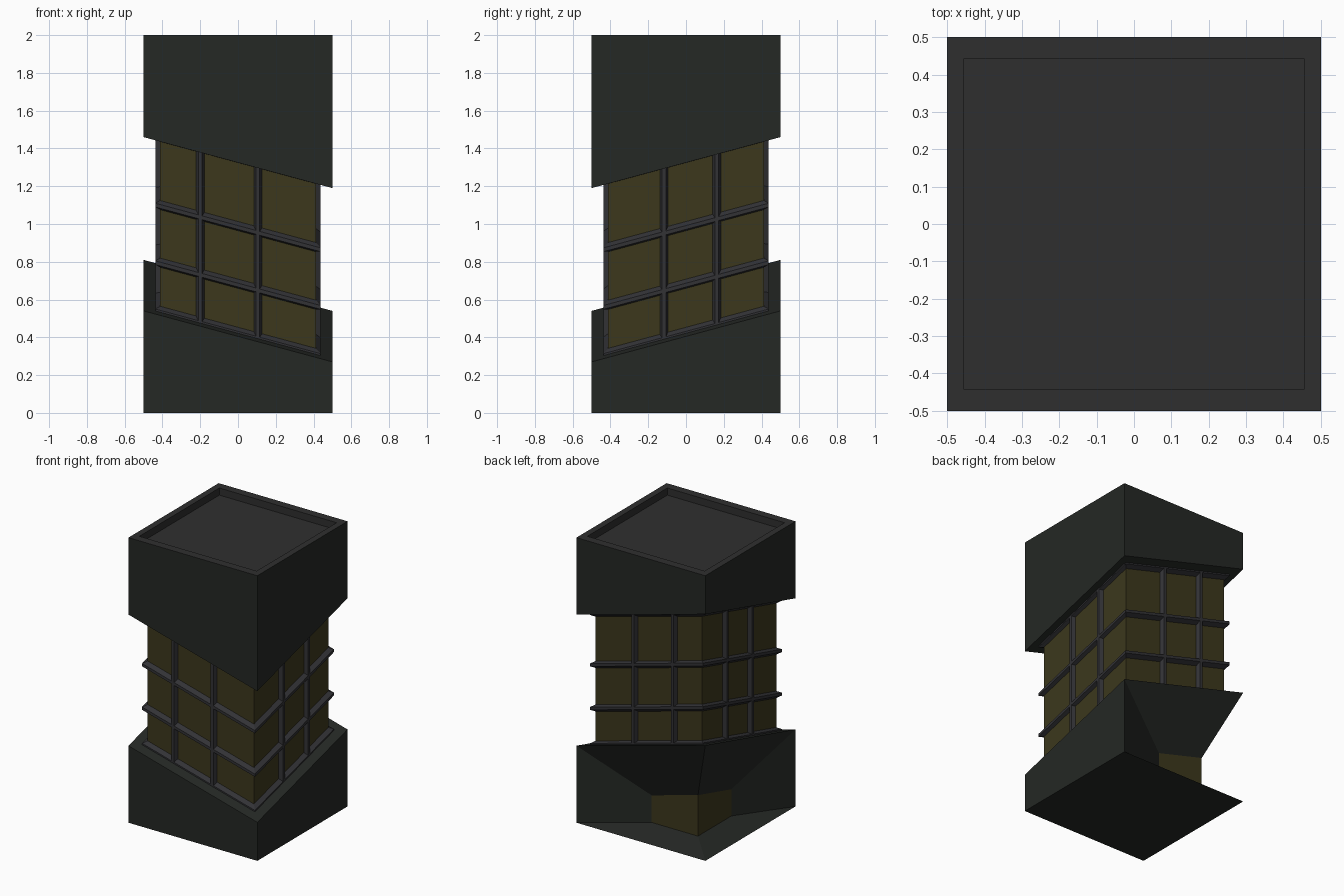
import bpy, bmesh

if "Cube" in bpy.data.objects:
    bpy.data.objects.remove(bpy.data.objects["Cube"])

SLOPE = 0.27          # both cut planes fall towards the front right corner
LOW, HIGH = 0.54, 1.46
CORE, CREST = 0.412, 0.438
CORNERS = [(1, -1), (1, 1), (-1, 1), (-1, -1)]


def slant(x, y, z):
    return (x, y, z - SLOPE * (x - y))


def material(name, rgb):
    m = bpy.data.materials.new(name)
    m.diffuse_color = (*rgb, 1)
    m.use_nodes = True
    m.node_tree.nodes["Principled BSDF"].inputs["Base Color"].default_value = m.diffuse_color
    return m


shell = material("dark_shell", (0.018, 0.021, 0.018))
roof = material("roof_grey", (0.028, 0.028, 0.028))
frame = material("frame_grey", (0.032, 0.032, 0.036))
glass = material("amber_glass", (0.045, 0.039, 0.012))


def build(name, verts, faces, mats, glass_faces=()):
    me = bpy.data.meshes.new(name)
    me.from_pydata(verts, [], faces)
    for m in mats:
        me.materials.append(m)
    for i in glass_faces:
        me.polygons[i].material_index = 1
    bm = bmesh.new()
    bm.from_mesh(me)
    bmesh.ops.recalc_face_normals(bm, faces=bm.faces)
    bm.to_mesh(me)
    bm.free()
    ob = bpy.data.objects.new(name, me)
    bpy.context.collection.objects.link(ob)
    return ob


def loft(name, rings, mats, closed=False, caps=True, second=()):
    """Skin a list of equal-length rings; optionally join last to first."""
    n = len(rings[0])
    verts = [v for r in rings for v in r]
    faces = []
    for k in range(len(rings) if closed else len(rings) - 1):
        a, b = k * n, ((k + 1) % len(rings)) * n
        faces += [(a + i, a + (i + 1) % n, b + (i + 1) % n, b + i) for i in range(n)]
    if caps and not closed:
        faces += [tuple(range(n)), tuple(range(len(verts) - n, len(verts)))]
    return build(name, verts, faces, mats, [i % len(faces) for i in second])


def square(r, z, tilt=False, ry=None):
    ry = r if ry is None else ry
    pts = [(sx * r, sy * ry, z) for sx, sy in CORNERS]
    return [slant(*p) for p in pts] if tilt else pts


# Upper block: slanted underside, shallow recessed roof
loft("upper_block", [square(0.5, HIGH, True), square(0.5, 2), square(0.455, 2, ry=0.443),
                     square(0.455, 1.95, ry=0.443)], [shell, roof], second=(4, 5, 6, 7, 8, 9, 10, 11, 13))

# Lower block: slanted top, with the back left corner pushed in to an entrance
inner = [(0.05, 0.31), (-0.31, 0.31), (-0.31, -0.06)]
verts = square(0.5, 0) + square(0.5, LOW, True)
verts += [(x, y, 0.05) for x, y in inner] + [slant(x, y, LOW - 0.37) for x, y in inner]
faces = [(0, 1, 2, 3), (4, 5, 6, 7), (0, 1, 5, 4), (3, 0, 4, 7),
         (1, 5, 11, 8), (3, 10, 13, 7),                      # side walls
         (5, 6, 12, 11), (6, 7, 13, 12),                     # overhang
         (1, 8, 9, 2), (2, 9, 10, 3),                        # floor
         (8, 11, 12, 9), (9, 12, 13, 10)]                    # entrance glass
build("lower_block", verts, faces, [shell, glass], (10, 11))

# Glazed core
loft("glass_core", [square(CORE, LOW - 0.02, True), square(CORE, HIGH + 0.02, True)], [glass])

# Slanted horizontal bars wrapping the core
for i, off in enumerate((0.0, 0.255, 0.56, 0.92)):
    z = LOW + off
    profile = [(CORE - 0.01, -0.03), (CREST, -0.01), (CREST, 0.01), (CORE - 0.01, 0.03)]
    loft(f"horizontal_bar_{i}", [square(r, z + dz, True) for r, dz in profile], [frame], closed=True)

# Upright bars, the same positions on opposite sides
section = [(-0.026, CORE - 0.01), (-0.01, CREST), (0.01, CREST), (0.026, CORE - 0.01)]
for axis, places in (("x", (-0.2, 0.105)), ("y", (-0.117, 0.163))):
    for side in (-1, 1):
        for i, c in enumerate(places):
            pts = [(c + t, side * d) if axis == "x" else (side * d, c + t) for t, d in section]
            rings = [[slant(x, y, z) for x, y in pts] for z in (LOW - 0.01, HIGH + 0.01)]
            loft(f"upright_bar_{axis}_{side}_{i}", rings, [frame])
